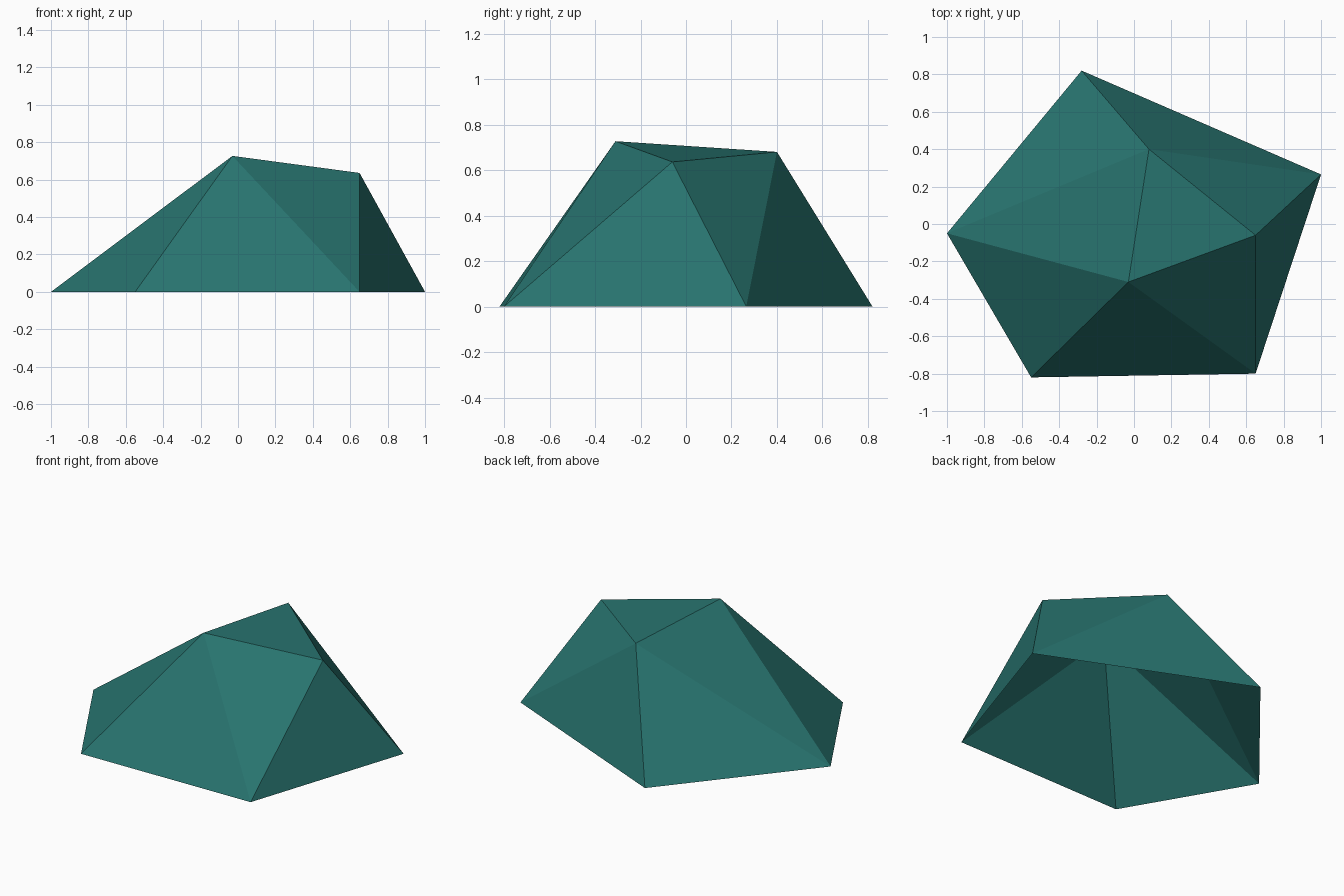
import bpy
import bmesh

cube = bpy.data.objects.get("Cube")
if cube:
    bpy.data.objects.remove(cube, do_unlink=True)

# Flat dark teal
teal = bpy.data.materials.new("dark_teal")
teal.use_nodes = True
colour = (0.021, 0.175, 0.16, 1)
teal.diffuse_color = colour
shader = next(n for n in teal.node_tree.nodes if n.type == "BSDF_PRINCIPLED")
shader.inputs["Base Color"].default_value = colour

# Corners: five on the ground, three around the crown
ground = {
    "right": (-1.0, -0.05),
    "front_right": (-0.55, -0.82),
    "front_left": (0.65, -0.80),
    "left": (1.0, 0.265),
    "back": (-0.28, 0.82),
}
crown = {
    "peak": (-0.03, -0.31, 0.727),
    "shoulder": (0.65, -0.06, 0.636),
    "rear": (0.08, 0.40, 0.68),
}

bm = bmesh.new()
corner = {name: bm.verts.new((x, y, 0)) for name, (x, y) in ground.items()}
corner.update({name: bm.verts.new(co) for name, co in crown.items()})

# Facets: the crown cap and the ring of sides, open underneath
facets = (
    "peak shoulder rear",
    "right front_right peak",
    "front_right front_left peak",
    "front_left shoulder peak",
    "front_left left shoulder",
    "left rear shoulder",
    "left back rear",
    "back right rear",
    "right peak rear",
)
for facet in facets:
    bm.faces.new([corner[name] for name in facet.split()])

mesh = bpy.data.meshes.new("rock")
bm.to_mesh(mesh)
bm.free()
mesh.materials.append(teal)
rock = bpy.data.objects.new("rock", mesh)
bpy.context.collection.objects.link(rock)
